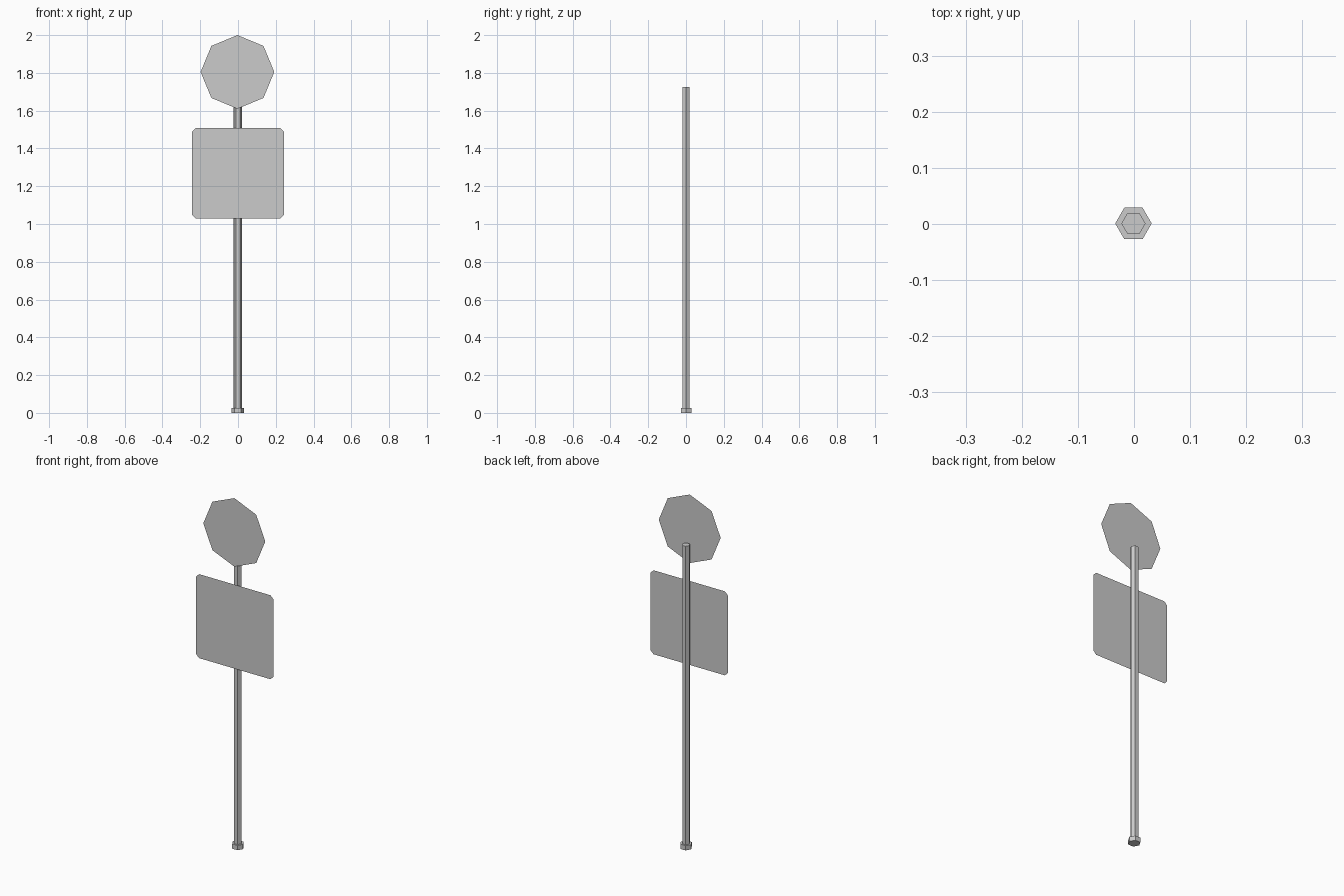
import bpy
from math import cos, sin, pi

if "Cube" in bpy.data.objects:
    bpy.data.objects.remove(bpy.data.objects["Cube"])


def make_object(name, verts, faces):
    mesh = bpy.data.meshes.new(name)
    mesh.from_pydata(verts, [], faces)
    mesh.update()
    obj = bpy.data.objects.new(name, mesh)
    bpy.context.collection.objects.link(obj)
    return obj


def ring(n, r, cx=0.0, cy=0.0):
    return [(cx + r * cos(2 * pi * i / n), cy + r * sin(2 * pi * i / n)) for i in range(n)]


def hex_prism(name, r, z0, z1):
    pts = ring(6, r, -0.001, 0.001)
    verts = [(x, y, z) for z in (z0, z1) for x, y in pts]
    faces = [(i, (i + 1) % 6, (i + 1) % 6 + 6, i + 6) for i in range(6)]
    faces += [tuple(range(5, -1, -1)), tuple(range(6, 12))]
    return make_object(name, verts, faces)


def flat_plate(name, outline, y=-0.029):
    # single-sheet sign facing -y
    return make_object(name, [(x, y, z) for x, z in outline], [tuple(range(len(outline)))])


# Hexagonal pole and its foot collar
hex_prism("pole_base", 0.0325, 0.0, 0.027)
hex_prism("pole", 0.0215, 0.027, 1.726)

# Octagonal upper sign
flat_plate("octagon_sign", ring(8, 0.195, -0.003, 1.805))

# Square lower sign with clipped corners
w, h, c, zc = 0.243, 0.239, 0.018, 1.269
outline = []
for sx, sz in ((1, 1), (-1, 1), (-1, -1), (1, -1)):
    pair = [(sx * w, zc + sz * (h - c)), (sx * (w - c), zc + sz * h)]
    outline += pair if sx * sz > 0 else pair[::-1]
flat_plate("square_sign", outline)
